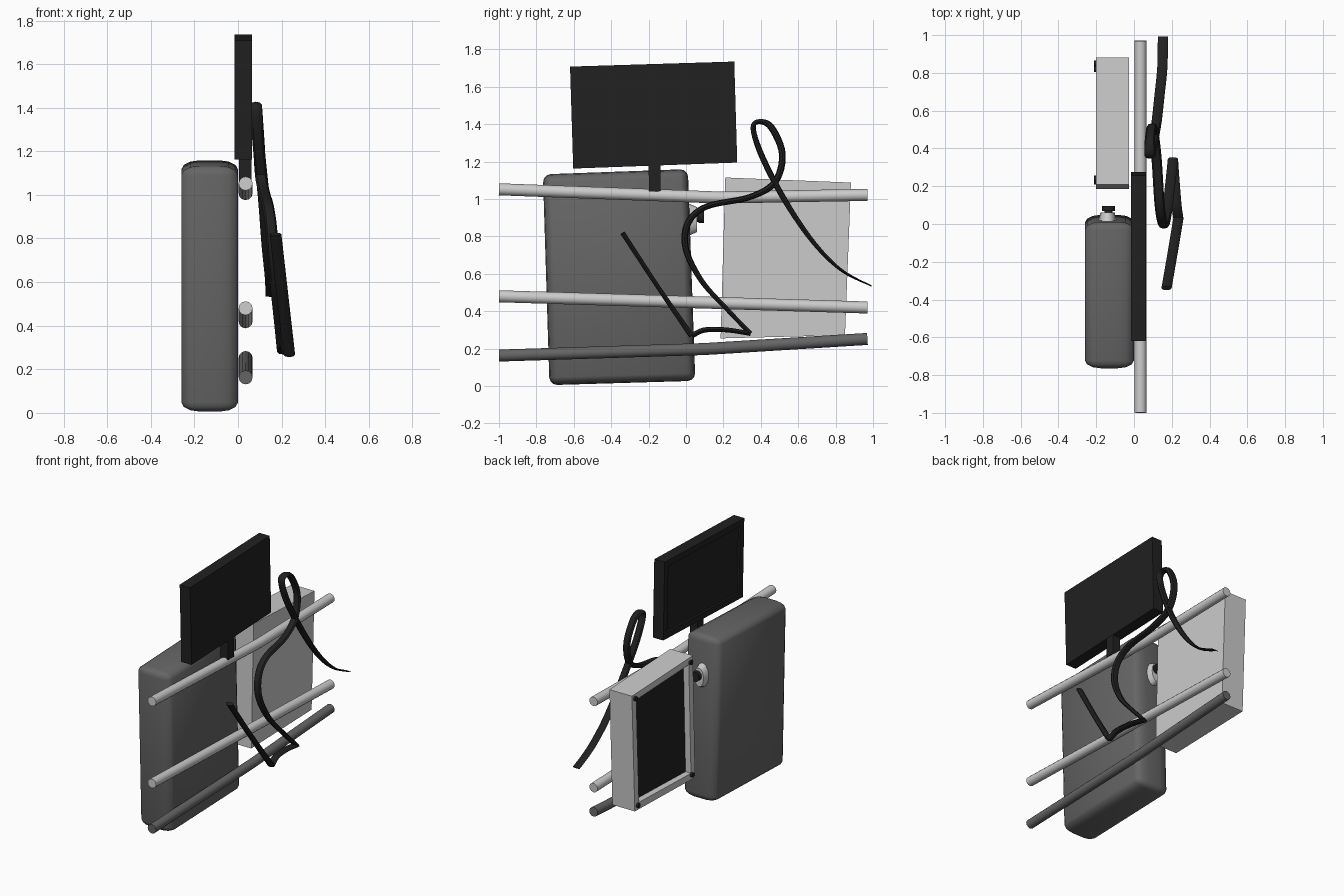
import bpy, bmesh, math
from mathutils import Vector

if "Cube" in bpy.data.objects:
    bpy.data.objects.remove(bpy.data.objects["Cube"])


def mat(name, v):
    m = bpy.data.materials.new(name)
    m.diffuse_color = (v, v, v, 1)
    m.use_nodes = True
    m.node_tree.nodes["Principled BSDF"].inputs["Base Color"].default_value = m.diffuse_color
    return m


BLACK = mat("black", 0.015)
DARK = mat("dark_grey", 0.13)


def finish(bm, name, mats=(), smooth=None):
    bmesh.ops.recalc_face_normals(bm, faces=bm.faces)
    me = bpy.data.meshes.new(name)
    bm.to_mesh(me)
    bm.free()
    ob = bpy.data.objects.new(name, me)
    bpy.context.collection.objects.link(ob)
    for m in mats:
        me.materials.append(m)
    if smooth:
        bpy.ops.object.select_all(action='DESELECT')
        ob.select_set(True)
        bpy.context.view_layer.objects.active = ob
        bpy.ops.object.shade_smooth_by_angle(angle=math.radians(smooth))
    return ob


def slab(corners, x0, x1):
    """Prism from four (y, z) corners; returns bmesh and its -x face."""
    bm = bmesh.new()
    a = [bm.verts.new((x0, y, z)) for y, z in corners]
    b = [bm.verts.new((x1, y, z)) for y, z in corners]
    back = bm.faces.new(a)
    bm.faces.new(b[::-1])
    for i in range(4):
        j = (i + 1) % 4
        bm.faces.new((a[i], b[i], b[j], a[j]))
    bmesh.ops.recalc_face_normals(bm, faces=bm.faces)
    return bm, back


def framed(name, corners, x0, x1, border, depth, mats):
    """Slab with a recessed panel on its -x side."""
    bm, back = slab(corners, x0, x1)
    bmesh.ops.inset_region(bm, faces=[back], thickness=border)
    bmesh.ops.inset_region(bm, faces=[back], thickness=0.004)
    for v in back.verts:
        v.co.x += depth
    back.material_index = len(mats) - 1
    return finish(bm, name, mats)


def smooth_path(pts, n=6):
    """Catmull-Rom through points of any dimension."""
    out = []
    for i in range(len(pts) - 1):
        p = [Vector(pts[min(max(i + k, 0), len(pts) - 1)]) for k in (-1, 0, 1, 2)]
        for s in range(n):
            t = s / n
            out.append(0.5 * (2 * p[1] + (p[2] - p[0]) * t
                       + (2 * p[0] - 5 * p[1] + 4 * p[2] - p[3]) * t * t
                       + (3 * p[1] - p[0] - 3 * p[2] + p[3]) * t ** 3))
    return out + [Vector(pts[-1])]


def sweep(name, path, sides, wide, mats):
    """Elliptic tube; path holds (x, y, z, half thickness in yz plane)."""
    bm = bmesh.new()
    rings = []
    for i, p in enumerate(path):
        d = path[min(i + 1, len(path) - 1)] - path[max(i - 1, 0)]
        t = Vector((0, d[1], d[2])).normalized()
        nrm = Vector((0, -t.z, t.y))
        c = Vector(p[:3])
        rings.append([bm.verts.new(c + Vector((wide * math.cos(a), 0, 0)) + nrm * p[3] * math.sin(a))
                      for a in (2 * math.pi * k / sides for k in range(sides))])
    for r, q in zip(rings, rings[1:]):
        for k in range(sides):
            j = (k + 1) % sides
            bm.faces.new((r[k], r[j], q[j], q[k]))
    bm.faces.new(rings[0])
    bm.faces.new(rings[-1])
    return finish(bm, name, mats, 40)


def cyl(name, centre, r, depth, axis, mats, scale=(1, 1, 1), r2=None):
    bm = bmesh.new()
    bmesh.ops.create_cone(bm, cap_ends=True, segments=12, radius1=r,
                          radius2=r if r2 is None else r2, depth=depth)
    ob = finish(bm, name, mats, 35)
    ob.rotation_euler = (-math.pi / 2, 0, 0) if axis == 'Y' else (0, -math.pi / 2, 0)
    ob.scale = scale
    ob.location = centre
    return ob


# Rounded dark body, bevelled then stretched in x
bm, _ = slab([(-0.73, 0.005), (0.05, 0.028), (0.01, 1.16), (-0.765, 1.132)], -0.065, 0.065)
bmesh.ops.bevel(bm, geom=bm.edges[:], offset=0.042, segments=3, profile=0.5, affect='EDGES')
for v in bm.verts:
    v.co.x = v.co.x * 2 - 0.13
finish(bm, "rounded_body", [DARK], 50)

# Oval mount and knob on the body side
cyl("knob_mount", (-0.14, 0.035, 0.89), 0.05, 0.05, 'Y', [], (1, 1.75, 1), 0.038)
cyl("knob_stem", (-0.135, 0.065, 0.90), 0.022, 0.04, 'Y', [BLACK])
cyl("knob_cap", (-0.135, 0.082, 0.905), 0.034, 0.028, 'Y', [BLACK])

# Grey case with recessed dark panel and corner bolts
grey = mat("light_grey", 0.8)
framed("panel_case", [(0.185, 0.255), (0.85, 0.272), (0.882, 1.088), (0.21, 1.115)],
       -0.2, -0.027, 0.065, 0.04, [grey, BLACK])
for i, (y, z) in enumerate([(0.225, 0.29), (0.82, 0.305), (0.85, 1.06), (0.24, 1.08)]):
    cyl(f"case_bolt_{i + 1}", (-0.203, y, z), 0.016, 0.02, 'X', [BLACK])

# Screen and its short stand
framed("screen", [(-0.603, 1.163), (0.274, 1.195), (0.258, 1.735), (-0.62, 1.708)],
       -0.016, 0.064, 0.06, 0.012, [BLACK])
bm, _ = slab([(-0.198, 1.04), (-0.135, 1.042), (-0.137, 1.19), (-0.2, 1.19)], 0.005, 0.063)
finish(bm, "screen_stand", [BLACK])

# Three long rails
rails = {"upper_rail": ([(-1, 1.052), (0.18, 1.008), (0.97, 1.022)], []),
         "middle_rail": ([(-1, 0.48), (0.97, 0.42)], []),
         "lower_rail": ([(-1, 0.163), (0.1, 0.198), (0.97, 0.252)], [DARK])}
for name, (pts, mats) in rails.items():
    sweep(name, [Vector((0.035, y, z, 0.032)) for y, z in pts], 12, 0.032, mats)

# Looping flat cable, in three runs meeting at two sharp folds
loop = [(0.153, 0.992, 0.535, 0.003), (0.15, 0.83, 0.62, 0.008), (0.135, 0.68, 0.77, 0.012),
        (0.118, 0.53, 0.99, 0.015), (0.095, 0.41, 1.22, 0.016), (0.085, 0.36, 1.37, 0.014),
        (0.082, 0.385, 1.413, 0.013), (0.085, 0.455, 1.385, 0.018), (0.095, 0.515, 1.24, 0.018),
        (0.105, 0.475, 1.09, 0.018), (0.12, 0.34, 1.01, 0.016), (0.135, 0.11, 0.96, 0.016),
        (0.15, 0.01, 0.87, 0.018), (0.162, 0.0, 0.73, 0.017), (0.177, 0.085, 0.56, 0.014),
        (0.193, 0.22, 0.41, 0.012), (0.206, 0.345, 0.28, 0.012)]
runs = [loop,
        [(0.206, 0.345, 0.28, 0.012), (0.215, 0.22, 0.30, 0.013),
         (0.225, 0.1, 0.30, 0.014), (0.235, 0.03, 0.268, 0.014)],
        [(0.235, 0.03, 0.268, 0.015), (0.205, -0.15, 0.53, 0.012), (0.172, -0.34, 0.82, 0.013)]]
for i, run in enumerate(runs):
    sweep(f"cable_run_{i + 1}", smooth_path(run), 8, 0.027, [BLACK])
